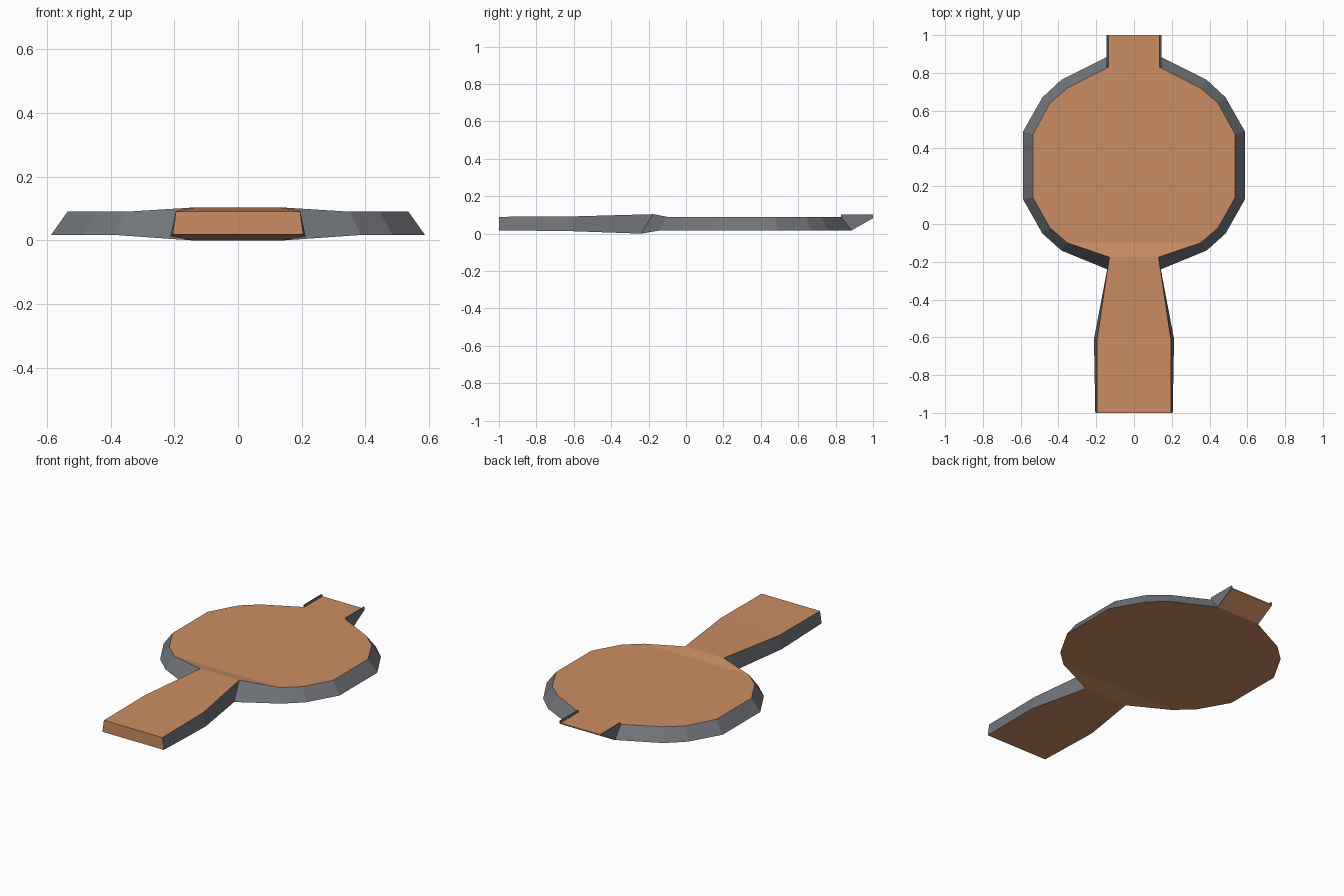
import bpy, bmesh

if "Cube" in bpy.data.objects:
    bpy.data.objects.remove(bpy.data.objects["Cube"])


def material(name, rgb):
    m = bpy.data.materials.new(name)
    m.diffuse_color = (*rgb, 1)
    m.use_nodes = True
    m.node_tree.nodes["Principled BSDF"].inputs["Base Color"].default_value = m.diffuse_color
    return m


orange = material("warm tan", (0.60, 0.27, 0.125))
grey = material("steel grey", (0.165, 0.175, 0.195))


def finish(name, bm, mats):
    bmesh.ops.recalc_face_normals(bm, faces=bm.faces)
    me = bpy.data.meshes.new(name)
    bm.to_mesh(me)
    bm.free()
    for m in mats:
        me.materials.append(m)
    ob = bpy.data.objects.new(name, me)
    bpy.context.collection.objects.link(ob)
    return ob


# Half outline, front to back: top x, y, z and wider bottom x, y, z
stations = [
    (0.195, -1.00, 0.090, 0.205, -1.00, 0.018),
    (0.195, -0.61, 0.092, 0.212, -0.61, 0.013),
    (0.130, -0.175, 0.104, 0.142, -0.24, 0.000),
    (0.352, -0.10, 0.090, 0.385, -0.14, 0.017),
    (0.445, -0.02, 0.090, 0.485, -0.05, 0.017),
    (0.535, 0.14, 0.090, 0.587, 0.13, 0.017),
    (0.535, 0.475, 0.090, 0.587, 0.49, 0.017),
    (0.445, 0.64, 0.090, 0.485, 0.67, 0.017),
    (0.352, 0.72, 0.090, 0.385, 0.763, 0.017),
    (0.136, 0.83, 0.090, 0.140, 0.885, 0.017),
    (0.136, 1.00, 0.090, 0.140, 1.00, 0.083),
]

# Plate: lofted handle, disc and tab, grey bevelled rim
bm = bmesh.new()
rings = []
for tx, ty, tz, bx, by, bz in stations:
    rings.append([bm.verts.new(p) for p in (
        (-tx, ty, tz), (tx, ty, tz), (bx, by, bz), (-bx, by, bz))])
for a, b in zip(rings, rings[1:]):
    for i in range(4):
        j = (i + 1) % 4
        f = bm.faces.new((a[i], a[j], b[j], b[i]))
        f.material_index = i % 2      # odd strips are the rim
bm.faces.new(rings[0])
bm.faces.new(rings[-1])
finish("plate", bm, [orange, grey])

# Tab lips: thin raised walls on both sides of the tab
profile = [(0.83, 0.101), (1.0, 0.101), (1.0, 0.083), (0.885, 0.017), (0.83, 0.088)]
for side, label in ((-1, "left"), (1, "right")):
    bm = bmesh.new()
    face = bm.faces.new([bm.verts.new((side * 0.137, y, z)) for y, z in profile])
    out = bmesh.ops.extrude_face_region(bm, geom=[face])["geom"]
    bmesh.ops.translate(bm, vec=(side * 0.008, 0, 0),
                        verts=[v for v in out if isinstance(v, bmesh.types.BMVert)])
    finish(label + "_tab_lip", bm, [grey])
